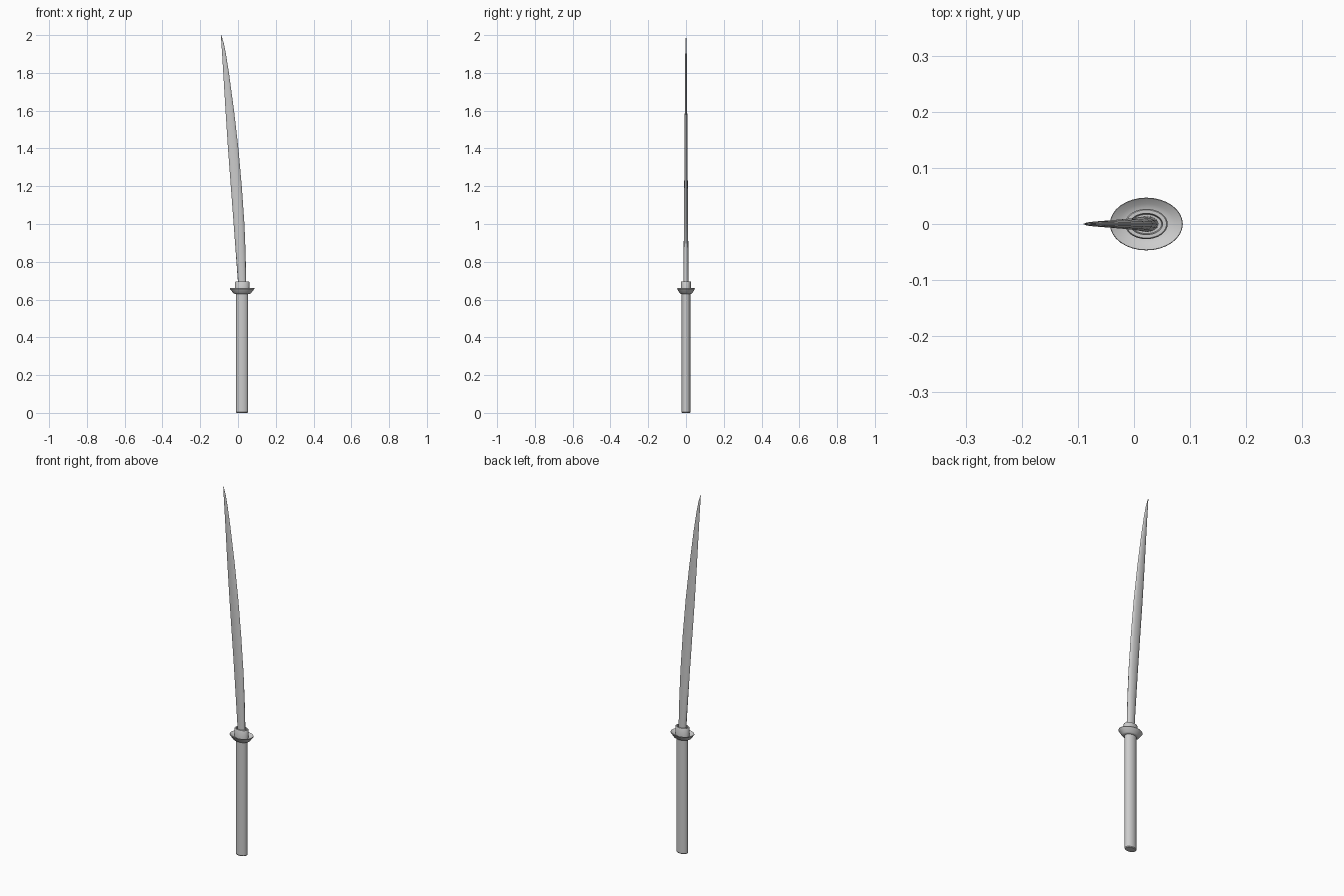
import bpy, math

if "Cube" in bpy.data.objects:
    bpy.data.objects.remove(bpy.data.objects["Cube"])

CX = 0.022  # axis of the hilt


def loft(name, rings, angle=35):
    """Skin a list of closed rings, capping both ends."""
    n = len(rings[0])
    verts = [p for r in rings for p in r]
    faces = [(i * n + j, i * n + (j + 1) % n, (i + 1) * n + (j + 1) % n, (i + 1) * n + j)
             for i in range(len(rings) - 1) for j in range(n)]
    faces += [tuple(reversed(range(n))), tuple(range(len(verts) - n, len(verts)))]
    mesh = bpy.data.meshes.new(name)
    mesh.from_pydata(verts, [], faces)
    obj = bpy.data.objects.new(name, mesh)
    bpy.context.collection.objects.link(obj)
    bpy.ops.object.select_all(action='DESELECT')
    obj.select_set(True)
    bpy.context.view_layer.objects.active = obj
    bpy.ops.object.shade_smooth_by_angle(angle=math.radians(angle))
    return obj


def oval(cx, rx, ry, z, n=32):
    return [(cx + rx * math.cos(2 * math.pi * k / n),
             ry * math.sin(2 * math.pi * k / n), z) for k in range(n)]


def oval_lathe(name, profile):
    return loft(name, [oval(CX, rx, ry, z) for rx, ry, z in profile])


# Oval grip with a softened pommel edge
oval_lathe("grip", [(0.029, 0.020, 0), (0.032, 0.023, 0.004), (0.032, 0.023, 0.635)])

# Dished oval guard: underside, rim, then shallow hollow
oval_lathe("guard", [(0.040, 0.028, 0.630), (0.047, 0.034, 0.634), (0.065, 0.047, 0.657),
                     (0.064, 0.046, 0.660), (0.050, 0.036, 0.652), (0.036, 0.026, 0.648)])

# Collar above the guard, recessed around the blade
oval_lathe("collar", [(0.038, 0.027, 0.640), (0.038, 0.027, 0.692), (0.036, 0.025, 0.695),
                      (0.029, 0.019, 0.695), (0.027, 0.017, 0.675)])

# Curved blade: height, left edge, right edge, half thickness
stations = [(0.66, 0.002, 0.044, 0.0145), (0.85, -0.012, 0.040, 0.0125),
            (1.00, -0.023, 0.034, 0.011), (1.20, -0.038, 0.020, 0.0095),
            (1.40, -0.053, 0.002, 0.008), (1.60, -0.066, -0.021, 0.0065),
            (1.80, -0.078, -0.048, 0.005), (1.90, -0.084, -0.064, 0.004),
            (1.96, -0.088, -0.076, 0.0028), (2.0, -0.0905, -0.0885, 0.0005)]
loft("blade", [oval((a + b) / 2, (b - a) / 2, t, z, 12) for z, a, b, t in stations], 50)
